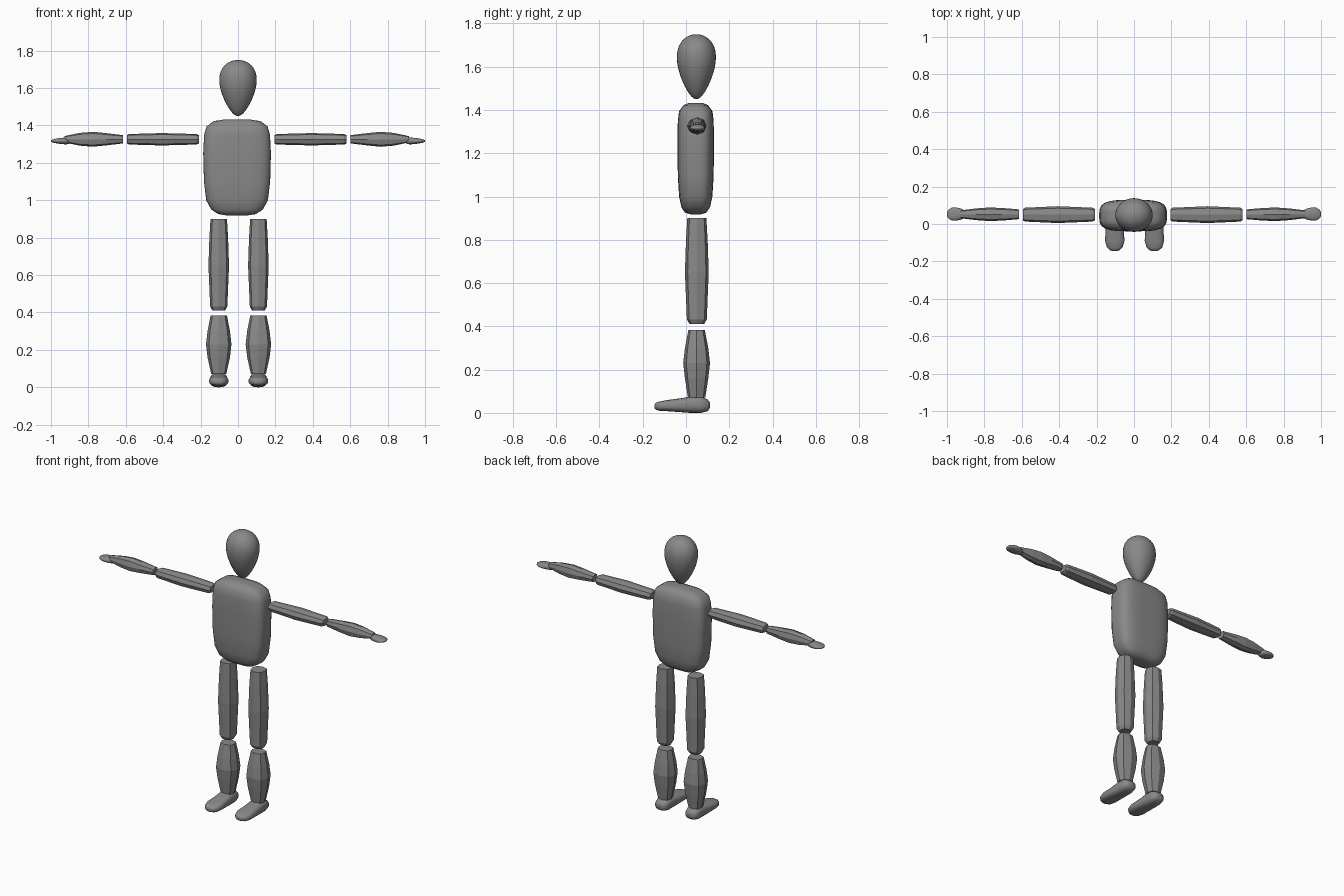
import bpy, bmesh, math

grey = bpy.data.materials.new("mid grey")
grey.diffuse_color = (0.25, 0.25, 0.25, 1)


def loft(name, axis, rings, n=8, e=2.6, smooth=False):
    """Superellipse rings (t, half_a, half_b, centre_a, centre_b) strung along an axis."""
    bm = bmesh.new()
    loops = []
    for t, a, b, ca, cb in rings:
        loop = []
        for i in range(n):
            c, s = math.cos(2 * math.pi * i / n), math.sin(2 * math.pi * i / n)
            k = (abs(c) ** e + abs(s) ** e) ** (-1 / e)
            u, v = ca + a * c * k, cb + b * s * k
            loop.append(bm.verts.new({"x": (t, u, v), "y": (u, t, v), "z": (u, v, t)}[axis]))
        loops.append(loop)
    for p, q in zip(loops, loops[1:]):
        for i in range(n):
            j = (i + 1) % n
            bm.faces.new((p[i], p[j], q[j], q[i]))
    bm.faces.new(loops[0])
    bm.faces.new(loops[-1])
    bmesh.ops.recalc_face_normals(bm, faces=bm.faces)
    for f in bm.faces:
        f.smooth = smooth
    me = bpy.data.meshes.new(name)
    bm.to_mesh(me)
    bm.free()
    me.materials.append(grey)
    ob = bpy.data.objects.new(name, me)
    bpy.context.collection.objects.link(ob)
    return ob


# egg-shaped head
egg = []
for i in range(25):
    t = math.pi * (0.01 + 0.98 * i / 24)
    r = 0.095 * math.sin(t) * (1 + 0.35 * math.cos(t))
    egg.append((1.6 + 0.15 * math.cos(t), r, r * 0.9, 0, 0.048))
loft("head", "z", egg, 32, 2, True)

# rounded block torso
profile = [(0.918, 0.05, 0.025), (0.926, 0.10, 0.05), (0.95, 0.138, 0.066), (1.0, 0.165, 0.077),
           (1.1, 0.177, 0.083), (1.25, 0.181, 0.084), (1.35, 0.176, 0.083), (1.395, 0.163, 0.077),
           (1.423, 0.125, 0.056), (1.433, 0.06, 0.03)]
loft("torso", "z", [(z, a, b, -0.005, 0.045) for z, a, b in profile], 40, 3.6, True)

for side, s in (("left", 1), ("right", -1)):
    # faceted arms
    ax, ay, az = -0.007, 0.05, 1.326
    upper = [(0.202, 0.030, 0.022), (0.214, 0.037, 0.028), (0.40, 0.045, 0.033),
             (0.575, 0.037, 0.028), (0.587, 0.030, 0.022)]
    loft(side + "_upper_arm", "x", [(ax + s * t, a, b, ay, az) for t, a, b in upper])
    fore = [(0.608, 0.026, 0.022), (0.70, 0.034, 0.033), (0.77, 0.036, 0.040),
            (0.84, 0.031, 0.034), (0.92, 0.021, 0.017)]
    loft(side + "_forearm", "x", [(ax + s * t, a, b, ay + 0.002, az) for t, a, b in fore])
    # smooth paddle hands
    hand = [(0.90, 0.018, 0.017), (0.925, 0.030, 0.018), (0.95, 0.035, 0.016),
            (0.975, 0.034, 0.012), (0.992, 0.024, 0.008), (1.0, 0.010, 0.004)]
    loft(side + "_hand", "x", [(s * t, a, b, 0.053, 1.317) for t, a, b in hand], 20, 2.4, True)

    # faceted legs
    lx = 0.003 + s * 0.106
    thigh = [(0.90, 0.044, 0.044), (0.80, 0.050, 0.050), (0.65, 0.055, 0.055),
             (0.432, 0.046, 0.046), (0.411, 0.034, 0.034)]
    loft(side + "_thigh", "z", [(z, a, b, lx, 0.05) for z, a, b in thigh])
    calf = [(0.383, 0.044, 0.038), (0.30, 0.060, 0.054), (0.23, 0.068, 0.062),
            (0.16, 0.060, 0.054), (0.07, 0.040, 0.040)]
    loft(side + "_calf", "z", [(z, a, b, lx, 0.049) for z, a, b in calf])
    # smooth feet: (y, half width, bottom, top)
    foot = [(0.11, 0.020, 0.022, 0.048), (0.10, 0.037, 0.008, 0.062), (0.07, 0.045, 0.0, 0.076),
            (0.02, 0.046, 0.0, 0.076), (-0.02, 0.048, 0.003, 0.068), (-0.09, 0.052, 0.008, 0.059),
            (-0.125, 0.042, 0.010, 0.052), (-0.14, 0.026, 0.015, 0.046), (-0.145, 0.012, 0.022, 0.038)]
    loft(side + "_foot", "y", [(y, w, (t - b) / 2, lx, (t + b) / 2) for y, w, b, t in foot], 24, 2.8, True)
